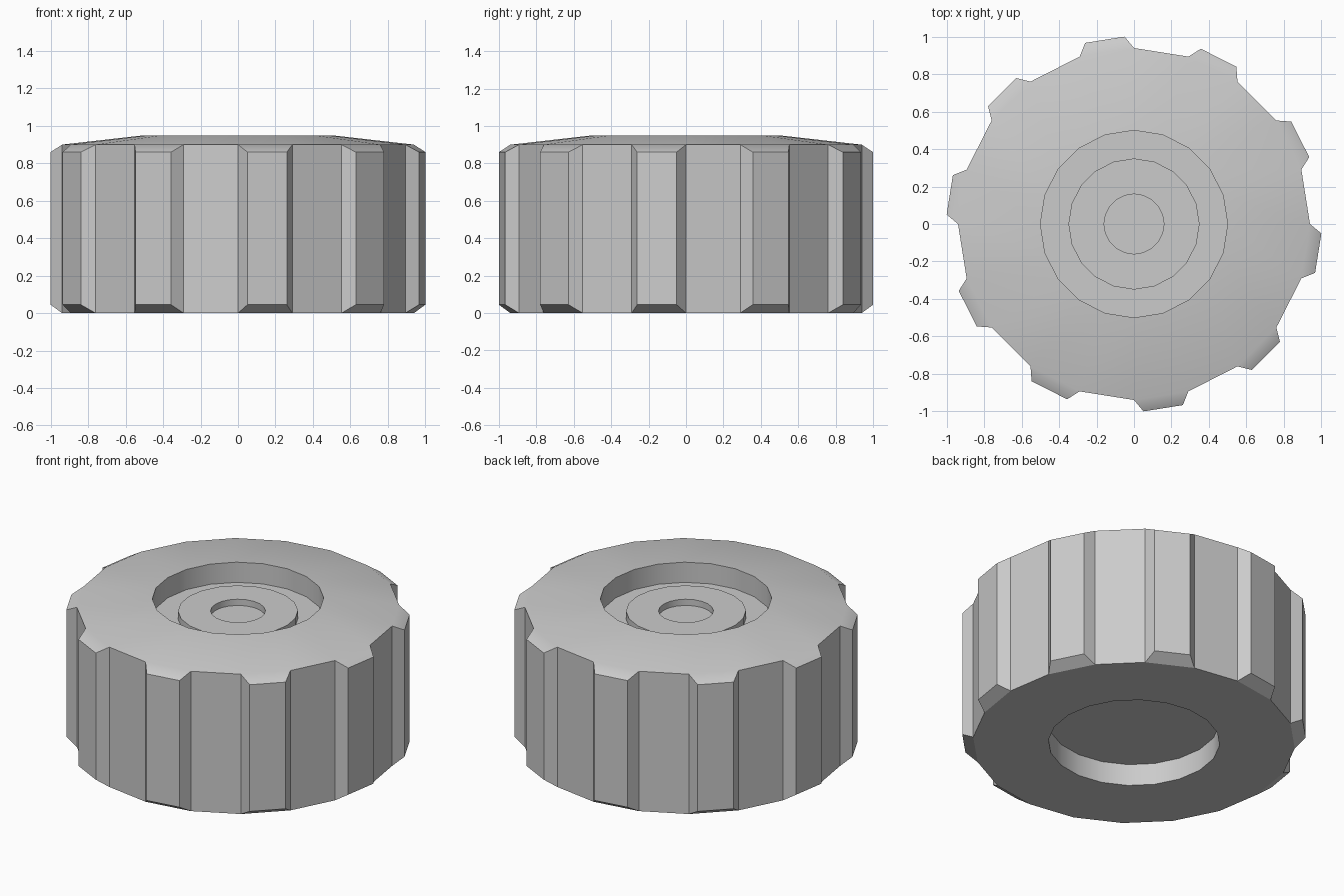
import bpy, bmesh, math

if "Cube" in bpy.data.objects:
    bpy.data.objects.remove(bpy.data.objects["Cube"])

SIDES = 20
STEP = 2 * math.pi / SIDES


def polar(r, a, z):
    return (r * math.cos(a), r * math.sin(a), z)


def lathe(bm, profile, closed_caps=False):
    """Revolve (r, z) points; optionally cap the first and last rings."""
    rings = [[bm.verts.new(polar(r, i * STEP, z)) for i in range(SIDES)]
             for r, z in profile]
    bands = []
    for a, b in zip(rings, rings[1:]):
        bands.append([bm.faces.new((a[i], a[(i + 1) % SIDES],
                                    b[(i + 1) % SIDES], b[i]))
                      for i in range(SIDES)])
    if closed_caps:
        bm.faces.new(rings[0][::-1])
        bm.faces.new(rings[-1])
    return rings, bands


def finish(bm, name):
    bmesh.ops.recalc_face_normals(bm, faces=bm.faces)
    mesh = bpy.data.meshes.new(name)
    bm.to_mesh(mesh)
    bm.free()
    obj = bpy.data.objects.new(name, mesh)
    bpy.context.collection.objects.link(obj)
    bpy.ops.object.select_all(action='DESELECT')
    obj.select_set(True)
    bpy.context.view_layer.objects.active = obj
    bpy.ops.object.shade_smooth_by_angle(angle=math.radians(30))
    return obj


# Tyre: recessed underside, 20-sided wall, shallow cone on top, hub recess
bm = bmesh.new()
rings, bands = lathe(bm, [(0.5, 0.14), (0.5, 0), (0.94, 0), (0.94, 0.9),
                          (0.5, 0.95), (0.5, 0.82), (0.35, 0.82)], True)

# Tread blocks: every other wall face pushed out to a smaller bevelled pad
low, high = rings[2], rings[3]
half = math.radians(6.1)
for i in range(1, SIDES, 2):
    j = (i + 1) % SIDES
    mid = (i + 0.5) * STEP
    base = [low[i], low[j], high[j], high[i]]
    pad = [bm.verts.new(polar(1.002, mid + s * half, z))
           for s, z in ((-1, 0.045), (1, 0.045), (1, 0.86), (-1, 0.86))]
    bm.faces.remove(bands[2][i])
    bm.faces.new(pad)
    for k in range(4):
        n = (k + 1) % 4
        bm.faces.new((base[k], base[n], pad[n], pad[k]))
finish(bm, "tyre")

# Hub: raised boss with a shallow axle socket
bm = bmesh.new()
lathe(bm, [(0.35, 0.81), (0.35, 0.87), (0.16, 0.87), (0.16, 0.83)], True)
finish(bm, "hub")
